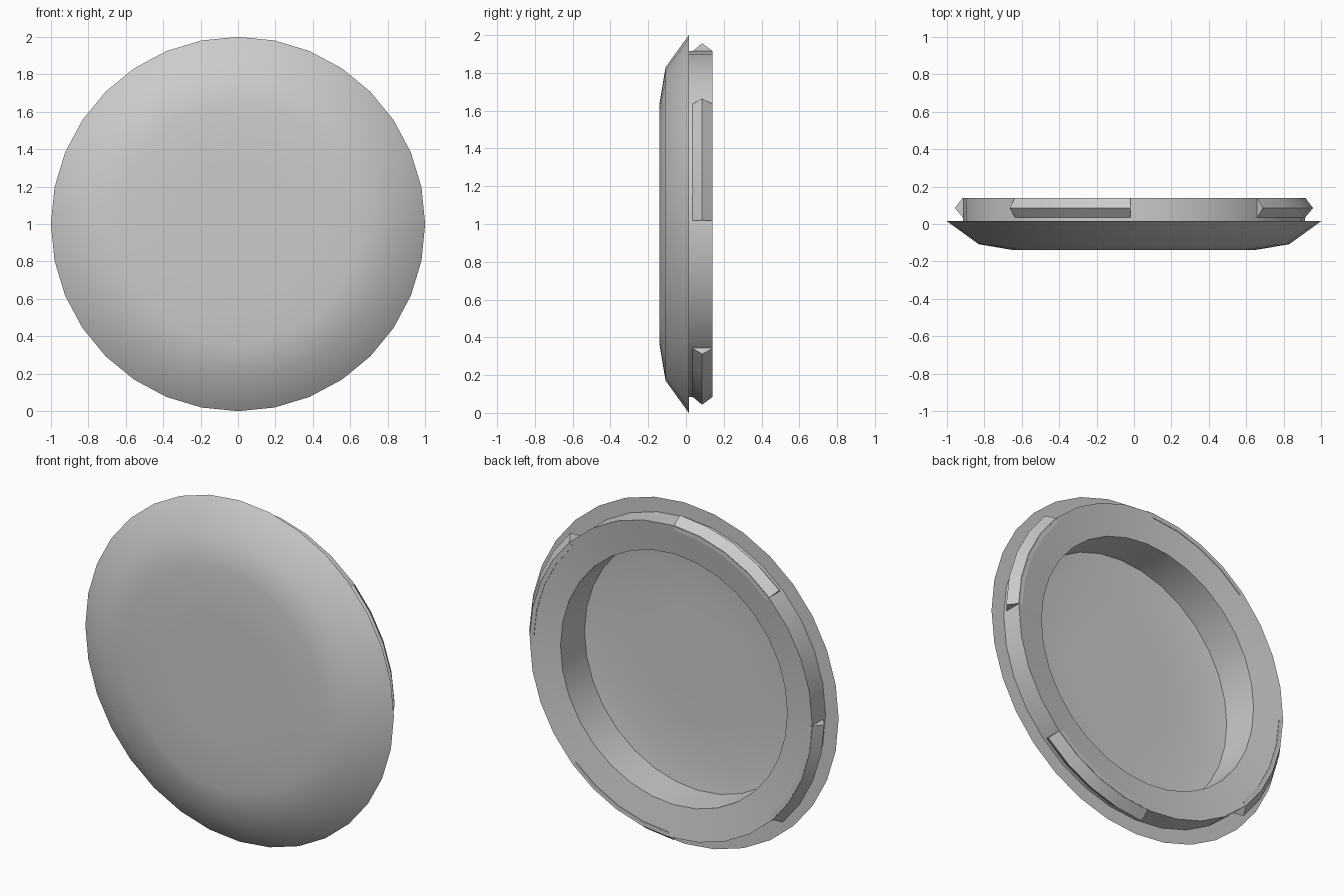
import bpy, bmesh
from math import sin, cos, pi, radians

cube = bpy.data.objects.get("Cube")
if cube:
    bpy.data.objects.remove(cube)

grey = bpy.data.materials.new("plain grey")
grey.use_nodes = True
colour = (0.6, 0.6, 0.6, 1)
grey.diffuse_color = colour
grey.node_tree.nodes["Principled BSDF"].inputs["Base Color"].default_value = colour


def point(r, y, a):
    """Point at radius r and depth y, a measured from +x towards +z."""
    return (r * cos(a), y, 1 + r * sin(a))


def sweep(name, profile, angles, full=False):
    """Sweep an (r, y) profile about the cap axis, closed round or capped."""
    bm = bmesh.new()
    rows = [[bm.verts.new(point(r, y, a)) for r, y in profile] for a in angles]
    n = len(profile)
    pairs = list(zip(rows, rows[1:]))
    if full:
        pairs.append((rows[-1], rows[0]))
    else:
        bm.faces.new(rows[0])
        bm.faces.new(rows[-1])
    for p, q in pairs:
        for i in range(n - 1 if full else n):
            j = (i + 1) % n
            bm.faces.new((p[i], p[j], q[j], q[i]))
    bmesh.ops.remove_doubles(bm, verts=bm.verts, dist=1e-5)
    bmesh.ops.recalc_face_normals(bm, faces=bm.faces)
    mesh = bpy.data.meshes.new(name)
    bm.to_mesh(mesh)
    bm.free()
    mesh.materials.append(grey)
    obj = bpy.data.objects.new(name, mesh)
    bpy.context.collection.objects.link(obj)
    bpy.ops.object.select_all(action='DESELECT')
    obj.select_set(True)
    bpy.context.view_layer.objects.active = obj
    bpy.ops.object.shade_smooth_by_angle(angle=radians(35))
    return obj


# Cap: domed front, flange, raised ring with a dished rim, recessed floor
SIDES = 32
cap_profile = [
    (0, -0.14), (0.35, -0.14), (0.64, -0.14), (0.83, -0.108), (1, 0.015),
    (0.915, 0.015), (0.915, 0.14), (0.735, 0.112),
    (0.735, -0.11), (0.62, -0.127), (0.35, -0.13), (0, -0.13),
]
sweep("cap", cap_profile, [2 * pi * i / SIDES for i in range(SIDES)], full=True)

# Four locking lugs around the ring
lug_profile = [(0.89, 0.035), (0.915, 0.035), (0.957, 0.085),
               (0.917, 0.139), (0.89, 0.139)]
STEPS = 4
for k in range(4):
    start, end = radians(90 * k + 1.2), radians(90 * k + 44)
    sweep(f"lug_{k + 1}", lug_profile,
          [start + (end - start) * i / STEPS for i in range(STEPS + 1)])
